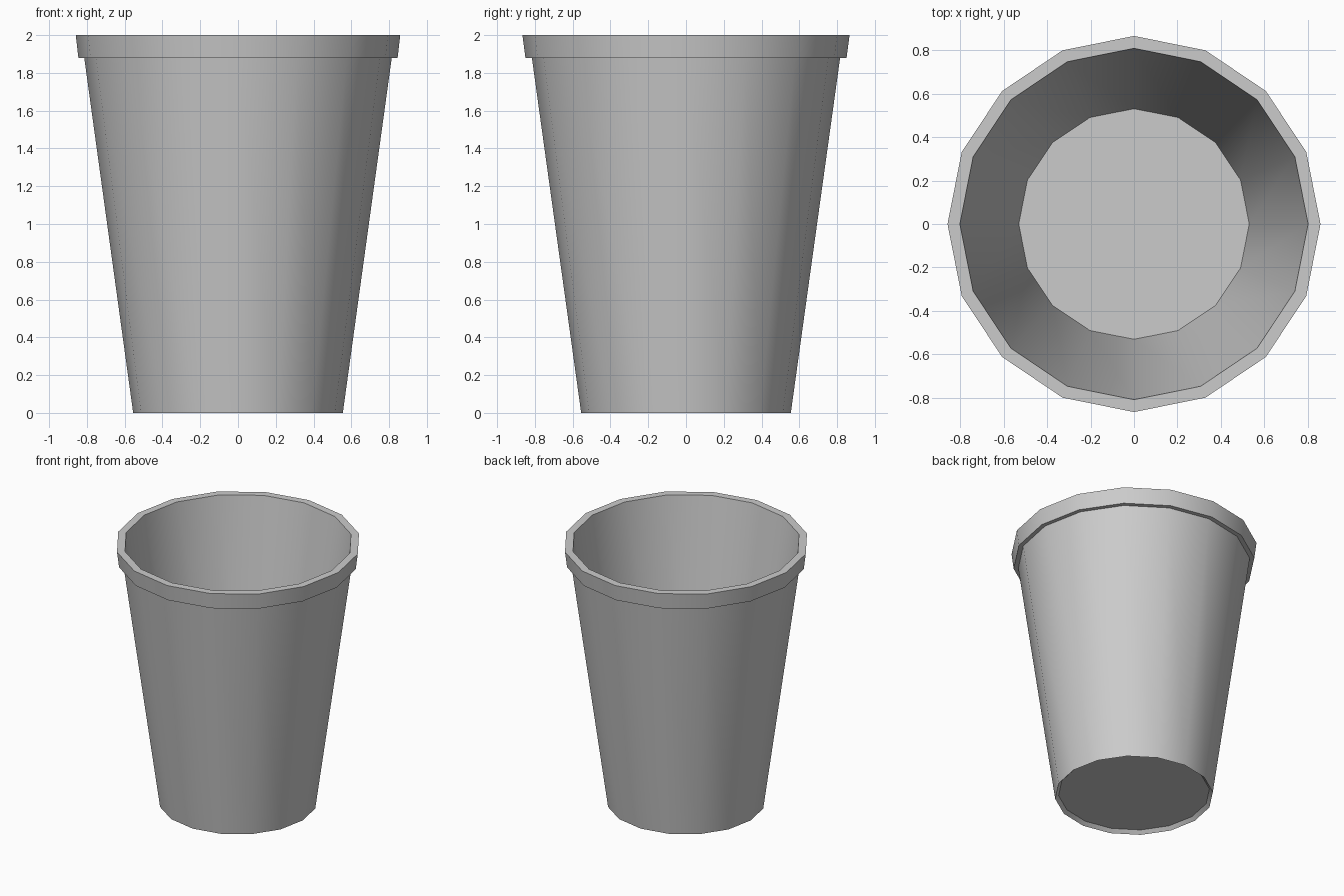
import bpy, bmesh, math

if "Cube" in bpy.data.objects:
    bpy.data.objects.remove(bpy.data.objects["Cube"])

SIDES = 16
# Wall section (x radius, y radius, z): inside floor, up, over the lip, down outside, under the base
PROFILE = [
    (0.531, 0.531, 0.026),
    (0.802, 0.809, 2.0),
    (0.859, 0.866, 2.0),
    (0.845, 0.850, 1.88),
    (0.814, 0.816, 1.88),
    (0.555, 0.555, 0.0),
]

bm = bmesh.new()
rings = []
for rx, ry, z in PROFILE:
    angles = [2 * math.pi * j / SIDES for j in range(SIDES)]
    rings.append([bm.verts.new((rx * math.cos(a), ry * math.sin(a), z)) for a in angles])

# Walls, lip and the recessed base edge (last ring joins back to the floor)
for i, ring in enumerate(rings):
    nxt = rings[(i + 1) % len(rings)]
    for j in range(SIDES):
        k = (j + 1) % SIDES
        bm.faces.new((ring[j], nxt[j], nxt[k], ring[k]))

# Floor
bm.faces.new(rings[0])

mesh = bpy.data.meshes.new("cup")
bm.to_mesh(mesh)
bm.free()
cup = bpy.data.objects.new("cup", mesh)
bpy.context.collection.objects.link(cup)
bpy.context.view_layer.objects.active = cup
cup.select_set(True)
bpy.ops.object.shade_smooth_by_angle(angle=math.radians(30))
